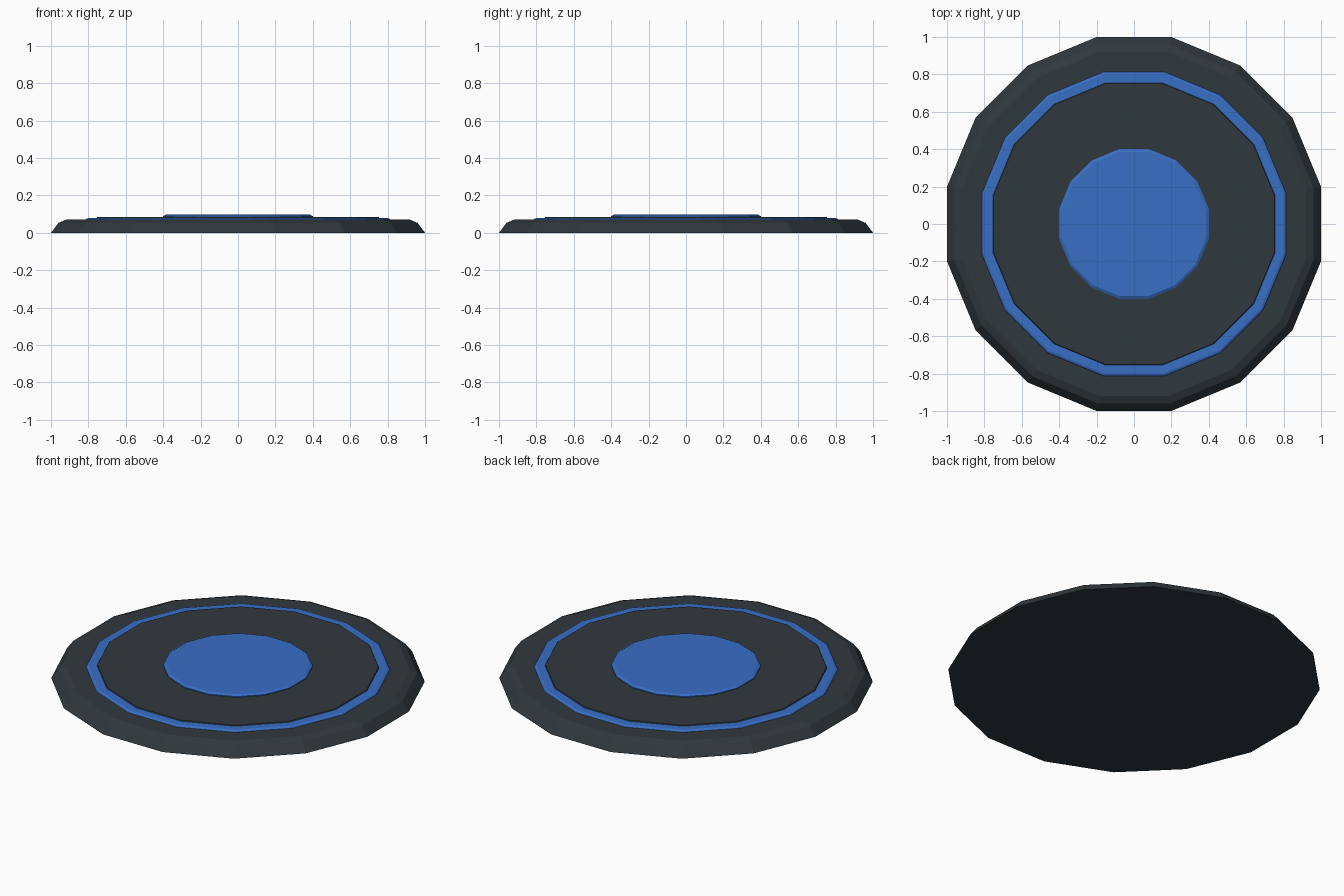
import bpy
import bmesh
import math

SIDES = 16

cube = bpy.data.objects.get("Cube")
if cube:
    bpy.data.objects.remove(cube, do_unlink=True)


def make_material(name, color):
    mat = bpy.data.materials.new(name)
    mat.use_nodes = True
    mat.diffuse_color = color
    mat.node_tree.nodes["Principled BSDF"].inputs["Base Color"].default_value = color
    return mat


def polygon_disc(name, profile, mat):
    """Stack flat-sided rings, given as (distance to side, height), and cap both ends."""
    bm = bmesh.new()
    rings = []
    for apothem, z in profile:
        radius = apothem / math.cos(math.pi / SIDES)
        angles = [(i + 0.5) * math.tau / SIDES for i in range(SIDES)]
        rings.append([bm.verts.new((radius * math.cos(a), radius * math.sin(a), z))
                      for a in angles])
    for low, high in zip(rings, rings[1:]):
        for i in range(SIDES):
            j = (i + 1) % SIDES
            bm.faces.new((low[i], low[j], high[j], high[i]))
    bm.faces.new(rings[0][::-1])
    bm.faces.new(rings[-1])
    mesh = bpy.data.meshes.new(name)
    bm.to_mesh(mesh)
    bm.free()
    mesh.materials.append(mat)
    obj = bpy.data.objects.new(name, mesh)
    bpy.context.collection.objects.link(obj)
    return obj


charcoal = make_material("charcoal", (0.030, 0.040, 0.046, 1))
blue = make_material("blue", (0.040, 0.156, 0.560, 1))

# Wide base with a two-step bevelled rim
polygon_disc("base", [(1.0, 0), (0.96, 0.053), (0.92, 0.07)], charcoal)
# Glowing band, of which only the edge shows around the inner plate
polygon_disc("blue_band", [(0.815, 0.068), (0.81, 0.075), (0.80, 0.079)], blue)
# Dark inner plate
polygon_disc("inner_plate", [(0.757, 0.076), (0.752, 0.084)], charcoal)
# Raised central pad
polygon_disc("centre_pad", [(0.40, 0.082), (0.40, 0.089), (0.386, 0.097)], blue)
